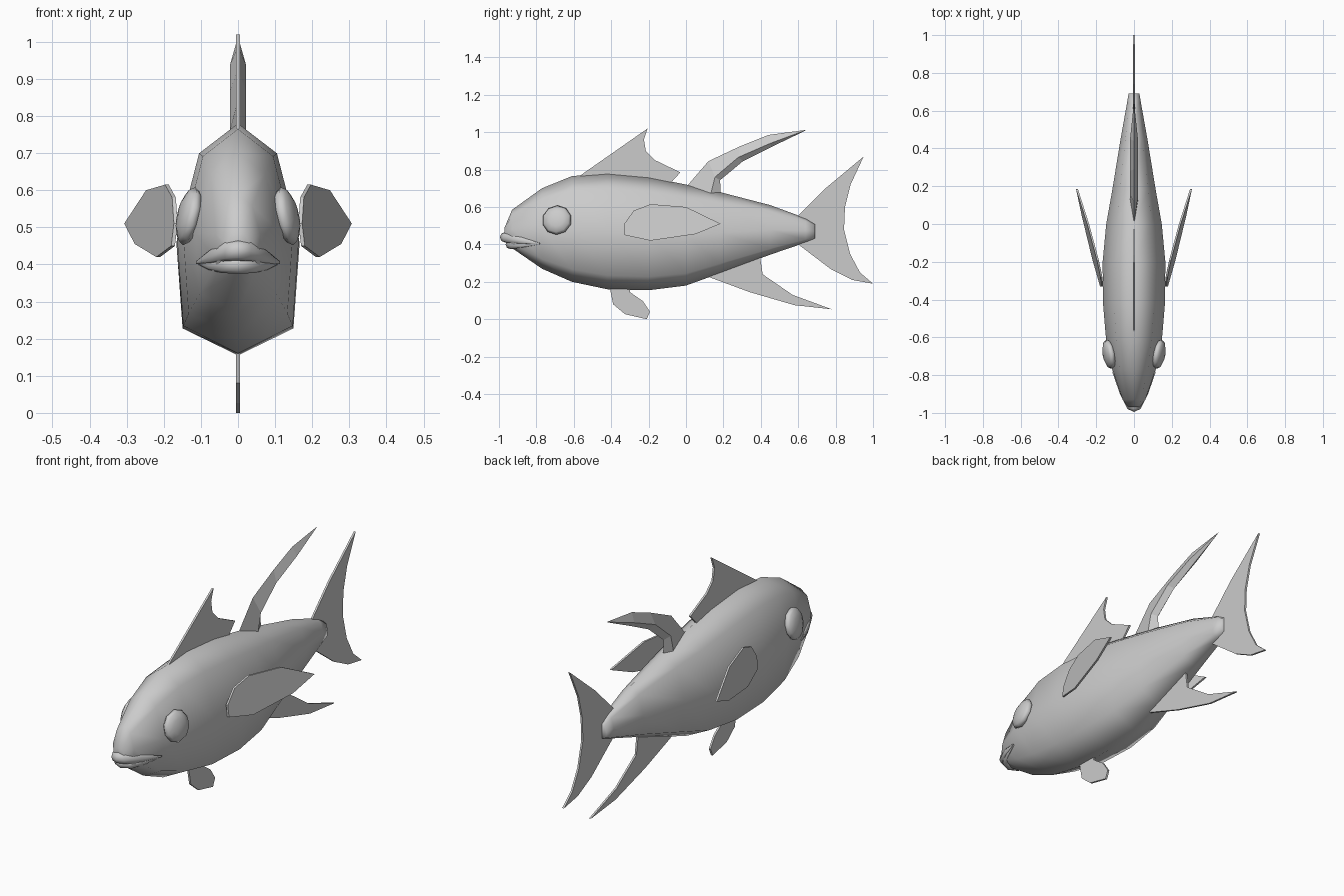
import bpy
import bmesh
from mathutils import Vector

if "Cube" in bpy.data.objects:
    bpy.data.objects.remove(bpy.data.objects["Cube"], do_unlink=True)

grey = bpy.data.materials.new("plain grey")
grey.use_nodes = True
grey.diffuse_color = (0.6, 0.6, 0.6, 1)
grey.node_tree.nodes["Principled BSDF"].inputs["Base Color"].default_value = grey.diffuse_color


def finish(name, bm, smooth=False):
    """Turn a bmesh into a named, coloured object."""
    bmesh.ops.recalc_face_normals(bm, faces=bm.faces)
    for face in bm.faces:
        face.smooth = smooth
    mesh = bpy.data.meshes.new(name)
    bm.to_mesh(mesh)
    bm.free()
    mesh.materials.append(grey)
    obj = bpy.data.objects.new(name, mesh)
    bpy.context.collection.objects.link(obj)
    return obj


def loft(name, rings, smooth=True):
    """Skin a row of closed rings and cap both ends."""
    bm = bmesh.new()
    loops = [[bm.verts.new(p) for p in ring] for ring in rings]
    count = len(loops[0])
    for a, b in zip(loops, loops[1:]):
        for i in range(count):
            j = (i + 1) % count
            bm.faces.new((a[i], a[j], b[j], b[i]))
    bm.faces.new(loops[0])
    bm.faces.new(loops[-1])
    return finish(name, bm, smooth)


def plate_fin(name, outline, place=lambda y, z: 0.0, thickness=0.01):
    """Thin plate from a (y, z) outline; place gives x for each point."""
    half = thickness / 2
    sides = [[(place(y, z) + offset, y, z) for y, z in outline] for offset in (-half, half)]
    return loft(name, sides, smooth=False)


# Body: stations of y, bottom, top and half width, with an eight-sided section
stations = [
    (-.97, .42, .49, .03), (-.93, .38, .585, .06), (-.77, .27, .7, .115),
    (-.61, .2, .765, .148), (-.42, .16, .78, .164), (-.2, .155, .76, .166),
    (0, .18, .72, .147), (.18, .245, .68, .115), (.45, .345, .61, .071),
    (.64, .41, .54, .037), (.69, .43, .51, .029),
]
section = [(0, 1), (.64, .87), (1, .5), (.9, .12), (0, 0)]
section += [(-w, h) for w, h in reversed(section[1:-1])]
loft("body", [[(w * half, y, low + h * (high - low)) for w, h in section]
              for y, low, high, half in stations])


# Lips: tapering tubes swept from one mouth corner to the other
def lip(name, path):
    path = [(-x, y, z, r) for x, y, z, r in reversed(path[1:])] + path
    ring = [(-1, 0), (-.7, .75), (0, 1), (1, .6), (1, -.6), (0, -1), (-.7, -.75)]
    loft(name, [[(x, y + a * r, z + b * r) for a, b in ring] for x, y, z, r in path])


lip("upper_lip", [(0, -.968, .438, .027), (.035, -.952, .436, .027),
                  (.075, -.88, .421, .018), (.113, -.785, .405, .004)])
lip("lower_lip", [(0, -.94, .4, .025), (.045, -.92, .4, .023),
                  (.08, -.86, .4, .014), (.108, -.785, .404, .004)])

# Eyes: flattened balls tilted to follow the head
for side, label in ((1, "left"), (-1, "right")):
    bm = bmesh.new()
    bmesh.ops.create_uvsphere(bm, u_segments=10, v_segments=6, radius=1)
    bmesh.ops.scale(bm, verts=bm.verts, vec=(.08, .08, .03))
    tilt = Vector((side, -.18, .22)).to_track_quat("Z", "Y").to_matrix()
    bmesh.ops.rotate(bm, verts=bm.verts, matrix=tilt)
    bmesh.ops.translate(bm, verts=bm.verts, vec=(side * .132, -.69, .53))
    finish(label + "_eye", bm, smooth=True)

# Pectoral fins: plates swept outward toward the tail
pectoral = [(-.33, .51), (-.28, .58), (-.19, .615), (0, .6),
            (.185, .51), (.05, .455), (-.19, .42), (-.33, .45)]
for side, label in ((1, "left"), (-1, "right")):
    plate_fin(label + "_pectoral_fin", pectoral,
              lambda y, z, s=side: s * (.162 + .26 * (y + .35) - .12 * (z - .515)))

# Upright fins along the middle
plate_fin("front_dorsal_fin", [
    (-.57, .765), (-.205, 1.02), (-.225, .96), (-.215, .9), (-.165, .85),
    (-.03, .785), (-.08, .73), (-.4, .7)])
plate_fin("tail_fin", [
    (.59, .545), (.74, .695), (.95, .87), (.88, .72), (.85, .6), (.845, .48),
    (.877, .35), (.93, .25), (1, .19), (.888, .21), (.775, .267), (.6, .4)])
plate_fin("anal_fin", [
    (.11, .23), (.34, .145), (.58, .075), (.78, .053), (.57, .13), (.41, .24),
    (.395, .34), (.15, .3)])
plate_fin("ventral_fin", [
    (-.41, .18), (-.39, .08), (-.326, .027), (-.21, 0), (-.193, .04),
    (-.23, .096), (-.3, .145), (-.3, .2)])

# Rear dorsal fin: curved blade, sharp in front and thick behind
blade = [  # leading edge, side ridge, trailing edge, half width
    ((-.005, .7), (.13, .66), (.187, .66), .022),
    ((.12, .845), (.155, .76), (.182, .743), .022),
    ((.29, .925), (.28, .866), (.305, .845), .022),
    ((.44, .985), (.45, .94), (.455, .92), .021),
    ((.64, 1.012), (.638, 1.01), (.638, 1.008), .001),
]
loft("rear_dorsal_fin", [[(0, *lead), (w, *ridge), (0, *trail), (-w, *ridge)]
                         for lead, ridge, trail, w in blade], smooth=False)
